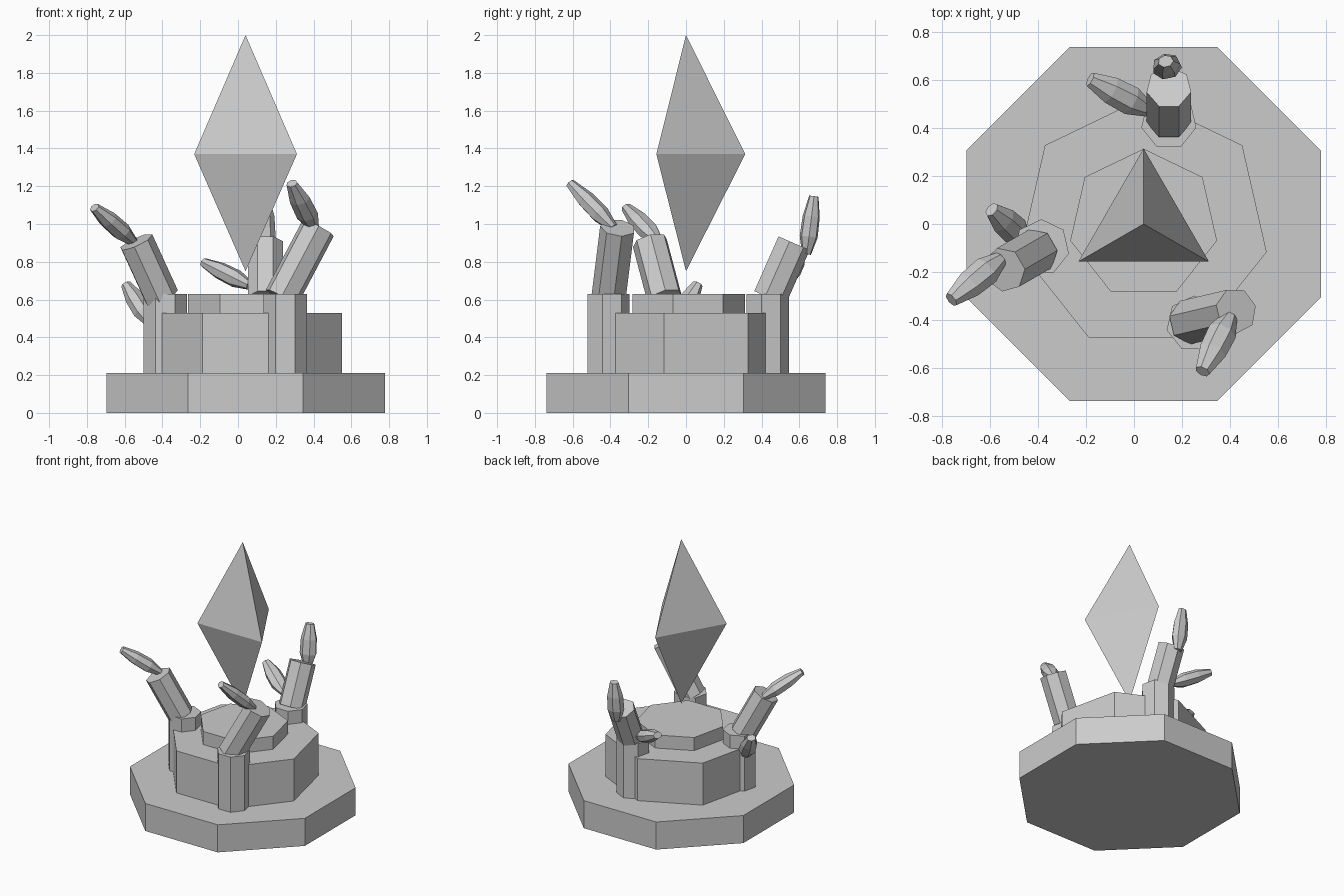
import bpy, bmesh, math
from mathutils import Vector, Matrix

if "Cube" in bpy.data.objects:
    bpy.data.objects.remove(bpy.data.objects["Cube"])

CX = 0.04  # centre of the plinth and crystal


def loft(name, rings, matrix, sides, flat=1.0, start=90):
    """Closed faceted solid through (z, radius) rings; radius 0 makes a point."""
    bm = bmesh.new()
    loops = []
    for z, r in rings:
        n = sides if r > 0 else 1
        loop = []
        for i in range(n):
            a = math.radians(start) + 2 * math.pi * i / sides
            loop.append(bm.verts.new((r * math.cos(a), r * flat * math.sin(a), z)))
        loops.append(loop)
    for a, b in zip(loops, loops[1:]):
        for i in range(sides):
            j = (i + 1) % sides
            quad = [a[i % len(a)], a[j % len(a)], b[j % len(b)], b[i % len(b)]]
            bm.faces.new(list(dict.fromkeys(quad)))
    for loop in (loops[0], loops[-1]):
        if len(loop) > 2:
            bm.faces.new(loop)
    bmesh.ops.recalc_face_normals(bm, faces=bm.faces)
    bm.transform(matrix)
    me = bpy.data.meshes.new(name)
    bm.to_mesh(me)
    bm.free()
    ob = bpy.data.objects.new(name, me)
    bpy.context.collection.objects.link(ob)
    return ob


def prism(name, x, y, z0, z1, r, sides=7, start=90):
    return loft(name, [(z0, r), (z1, r)], Matrix.Translation((x, y, 0)), sides, start=start)


def frame(p, q):
    """Local z runs p -> q, local x is level, local y points outward along the lean."""
    z = (Vector(q) - Vector(p)).normalized()
    x = Vector((z.y, -z.x, 0)).normalized()
    y = z.cross(x)
    return Matrix.Translation(p) @ Matrix((x, y, z)).transposed().to_4x4()


def limb(name, p, q, r):
    length = (Vector(q) - Vector(p)).length
    return loft(name, [(0, r), (length, r)], frame(p, q), 7)


def tip(name, p, q, r=0.062):
    length = (Vector(q) - Vector(p)).length
    rings = [(0, r * 0.5), (length * 0.3, r), (length * 0.65, r * 0.95), (length, r * 0.52)]
    return loft(name, rings, frame(p, q), 7, flat=0.78)


# stepped plinth
prism("base_slab", CX, 0, 0, 0.21, 0.798, 8, 22.5)
prism("middle_step", CX, 0, 0.21, 0.53, 0.525)
prism("top_step", CX, 0, 0.53, 0.63, 0.313)

# floating crystal
loft("crystal", [(0.75, 0), (1.37, 0.314), (2.0, 0)], Matrix.Translation((CX, 0, 0)), 3)

# three claws: post, leaning finger, finger tip
claws = {
    "left": ((-0.385, -0.097), (-0.405, -0.112, 0.61), (-0.54, -0.19, 0.905),
             (-0.555, -0.145, 0.905), (-0.76, -0.315, 1.087)),
    "back": ((0.145, 0.427), (0.145, 0.44, 0.61), (0.145, 0.568, 0.90),
             (0.14, 0.638, 0.84), (0.132, 0.677, 1.147)),
    "front": ((0.25, -0.415), (0.23, -0.406, 0.61), (0.425, -0.36, 0.98),
              (0.40, -0.385, 0.98), (0.285, -0.613, 1.215)),
}
for side, (post, a, b, c, d) in claws.items():
    prism(side + "_post", post[0], post[1], 0.21, 0.63, 0.117)
    limb(side + "_finger", a, b, 0.095)
    tip(side + "_finger_tip", c, d)

# thumbs on two of the claws
tip("back_thumb", (0.06, 0.475, 0.675), (-0.183, 0.602, 0.797))
tip("left_thumb", (-0.46, -0.06, 0.47), (-0.592, 0.06, 0.68))
